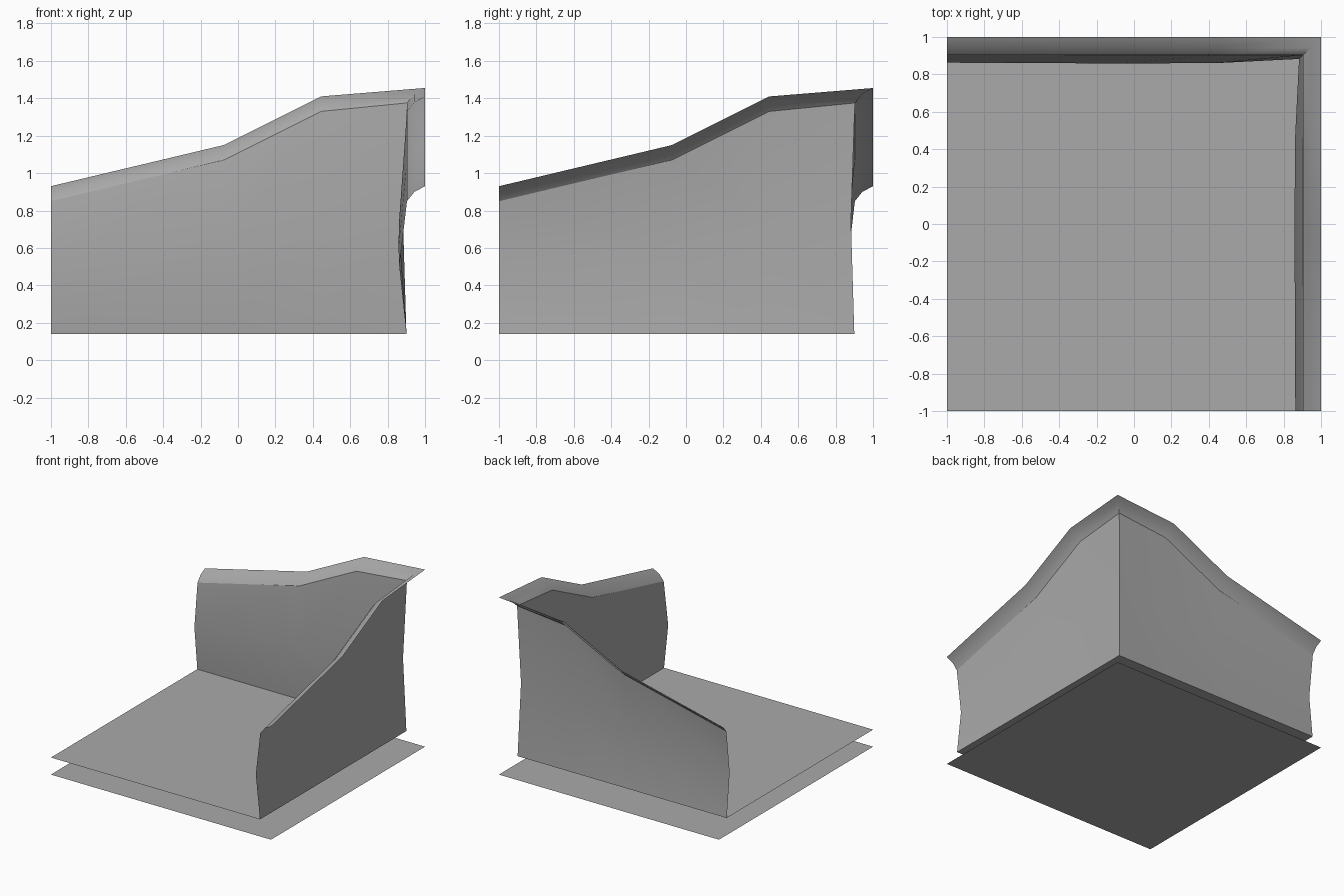
import bpy, bmesh, math

cube = bpy.data.objects.get("Cube")
if cube:
    bpy.data.objects.remove(cube)

# One plain grey for every part
grey = bpy.data.materials.new("plain_grey")
grey.use_nodes = True
colour = (0.4, 0.4, 0.4, 1)
grey.diffuse_color = colour
grey.node_tree.nodes["Principled BSDF"].inputs["Base Color"].default_value = colour

FLOOR_Z, WALL, RIM = 0.14, 0.9, 1.0


def make_object(name, bm):
    mesh = bpy.data.meshes.new(name)
    bm.to_mesh(mesh)
    bm.free()
    mesh.materials.append(grey)
    obj = bpy.data.objects.new(name, mesh)
    bpy.context.collection.objects.link(obj)
    return obj


def sheet(name, z, far):
    """Square single-sided sheet from the open corner to far."""
    bm = bmesh.new()
    corners = [(-1, -1), (far, -1), (far, far), (-1, far)]
    bm.faces.new([bm.verts.new((x, y, z)) for x, y in corners])
    return make_object(name, bm)


sheet("base_sheet", 0, RIM)
sheet("raised_floor", FLOOR_Z, WALL)

# Wall stations: distance along, top height, waist offset, waist height
stations = [(-1, 0.85, 0.862, 0.50), (-0.075, 1.07, 0.858, 0.60),
            (0.445, 1.33, 0.86, 0.73), (None, 1.375, 0.882, 0.74)]


def section(top, waist, waist_z):
    """Bowed wall with an outward flared lip: (offset, height) pairs."""
    return [(WALL, FLOOR_Z), (waist, waist_z), (WALL + 0.003, top),
            (0.943, top + 0.05), (RIM, top + 0.08)]


# Two matching walls that meet at a mitred corner
bm = bmesh.new()
for swap in (False, True):
    rows = []
    for along, top, waist, waist_z in stations:
        row = []
        for off, z in section(top, waist, waist_z):
            t = off if along is None else along
            row.append(bm.verts.new((t, off, z) if swap else (off, t, z)))
        rows.append(row)
    for a, b in zip(rows, rows[1:]):
        for i in range(len(a) - 1):
            quad = [a[i], b[i], b[i + 1], a[i + 1]]
            bm.faces.new(quad if swap else quad[::-1])
bmesh.ops.remove_doubles(bm, verts=bm.verts, dist=0.0005)
walls = make_object("flared_walls", bm)

bpy.ops.object.select_all(action="DESELECT")
walls.select_set(True)
bpy.context.view_layer.objects.active = walls
bpy.ops.object.shade_smooth_by_angle(angle=math.radians(30))
